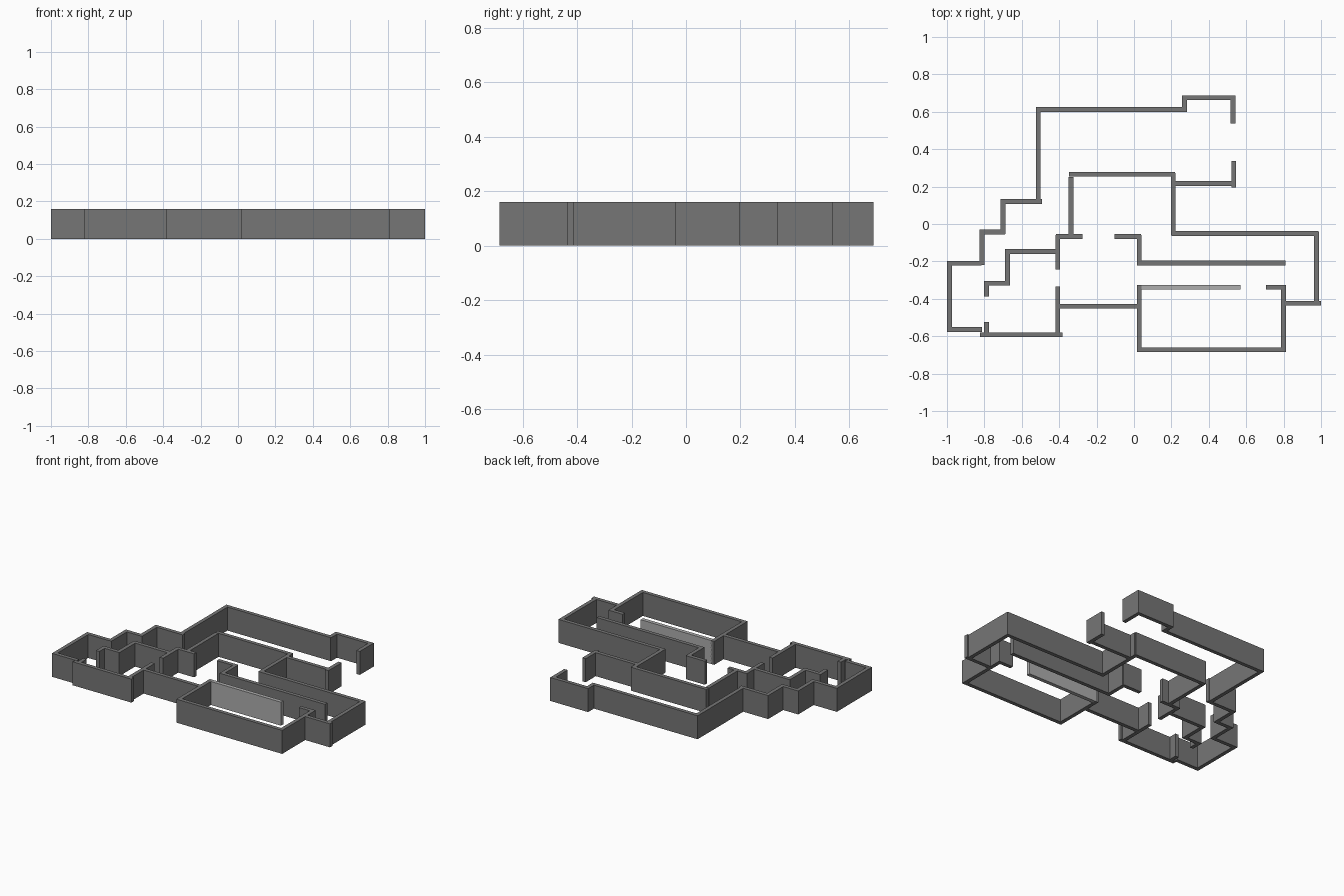
import bpy

if "Cube" in bpy.data.objects:
    bpy.data.objects.remove(bpy.data.objects["Cube"])

HEIGHT, THICK = 0.16, 0.026


def material(name, v):
    m = bpy.data.materials.new(name)
    m.diffuse_color = (v, v, v, 1)
    m.use_nodes = True
    m.node_tree.nodes["Principled BSDF"].inputs["Base Color"].default_value = m.diffuse_color
    return m


wall_mat = material("dark_grey", 0.18)
panel_mat = material("light_grey", 0.42)


def box(name, x0, x1, y0, y1, mat):
    bpy.ops.mesh.primitive_cube_add(size=1, location=((x0 + x1) / 2, (y0 + y1) / 2, HEIGHT / 2))
    ob = bpy.context.object
    ob.name = name
    ob.scale = (x1 - x0, y1 - y0, HEIGHT)
    bpy.ops.object.transform_apply(location=False, rotation=False, scale=True)
    ob.data.materials.append(mat)


def across(name, y, x0, x1, mat=wall_mat):
    """Wall running along x, centred on y."""
    box(name, x0, x1, y - THICK / 2, y + THICK / 2, mat)


def along(name, x, y0, y1, mat=wall_mat):
    """Wall running along y, centred on x."""
    box(name, x - THICK / 2, x + THICK / 2, y0, y1, mat)


# Large back room, stepping down to the left
across("back_alcove_wall", 0.675, 0.26, 0.543)
along("back_door_jamb_upper", 0.53, 0.537, 0.688)
along("back_alcove_side", 0.27, 0.60, 0.688)
across("back_wall", 0.612, -0.525, 0.28)
along("back_left_wall", -0.512, 0.107, 0.623)
across("step_wall_upper", 0.12, -0.713, -0.493)
along("step_side_upper", -0.70, -0.053, 0.13)
across("step_wall_lower", -0.042, -0.823, -0.69)
along("step_side_lower", -0.813, -0.22, -0.03)

# Far left room
across("left_room_back", -0.21, -1.0, -0.815)
along("left_room_side", -0.987, -0.575, -0.20)
across("left_room_front", -0.564, -1.0, -0.813)

# Small front left room
across("front_left_wall", -0.592, -0.824, -0.381)
along("left_door_jamb_front", -0.788, -0.592, -0.525)
along("left_door_jamb_back", -0.788, -0.387, -0.305)
across("notch_wall", -0.317, -0.80, -0.665)
along("notch_side", -0.677, -0.328, -0.135)
across("small_room_back", -0.147, -0.688, -0.40)
along("small_room_jamb_back", -0.408, -0.242, -0.058)
along("small_room_jamb_front", -0.408, -0.604, -0.333)

# Central hall
across("hall_jamb_left", -0.067, -0.417, -0.276)
along("hall_left_wall", -0.337, -0.06, 0.25)
across("hall_back_wall", 0.266, -0.348, 0.218)
along("hall_right_wall", 0.21, -0.06, 0.272)
across("hall_jamb_right", -0.067, -0.104, 0.038)
along("hall_corner_wall", 0.028, -0.22, -0.06)
across("hall_front_wall", -0.44, -0.417, 0.03)

# Right passage and the lower door jamb of the back room
across("back_room_front", 0.217, 0.21, 0.545)
along("back_door_jamb_lower", 0.533, 0.195, 0.338)
across("passage_back_wall", -0.05, 0.20, 0.984)
along("passage_end_wall", 0.976, -0.435, -0.04)
across("passage_front_wall", -0.424, 0.80, 1.0)
across("passage_inner_wall", -0.208, 0.017, 0.81)

# Front right room with the lighter panel
along("front_room_right", 0.80, -0.683, -0.325)
along("front_room_left", 0.028, -0.683, -0.325)
across("front_room_front", -0.672, 0.017, 0.813)
across("front_room_jamb", -0.338, 0.705, 0.797)
across("light_panel", -0.338, 0.035, 0.57, panel_mat)
